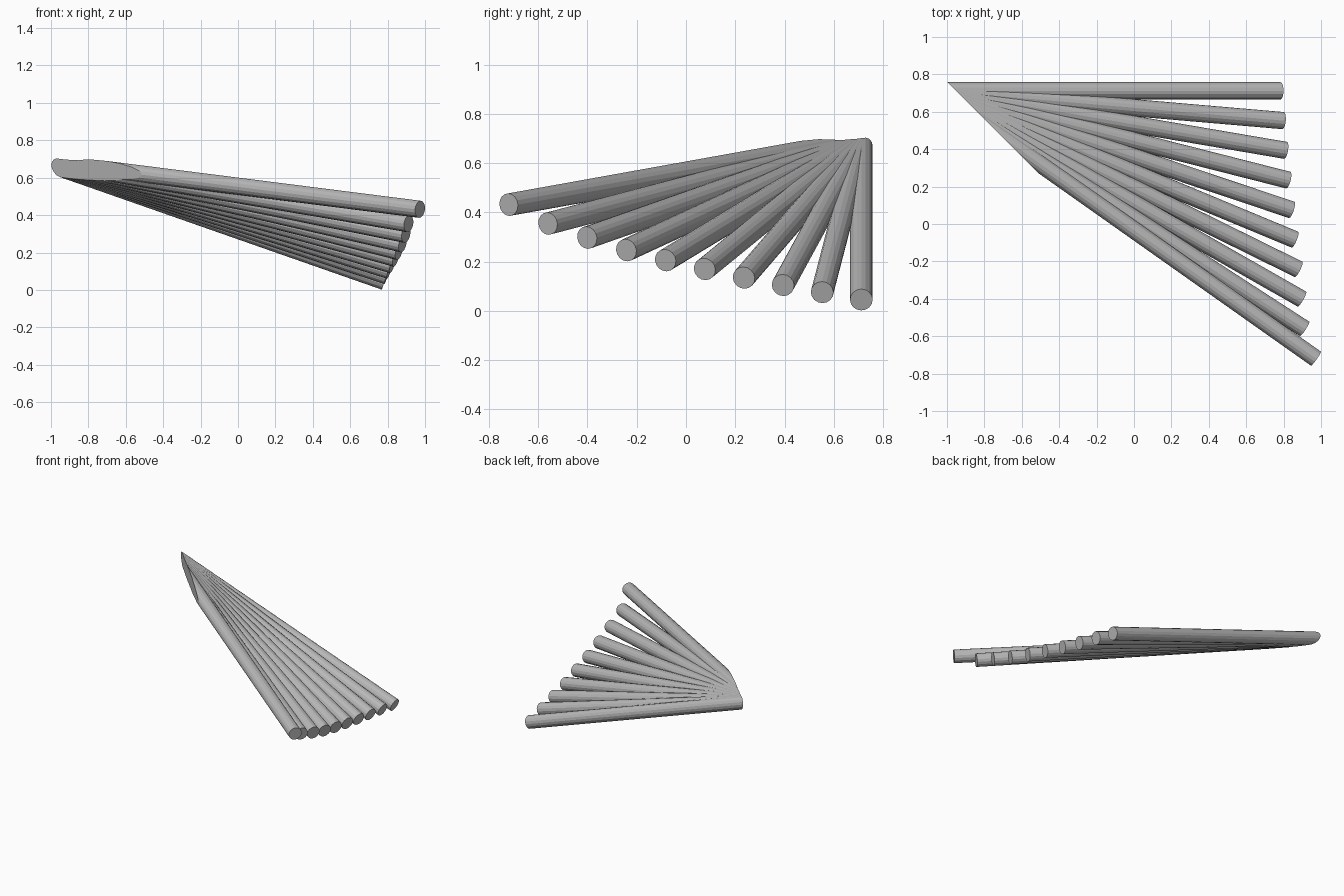
import bpy
import bmesh
from mathutils import Vector, Matrix

cube = bpy.data.objects.get("Cube")
if cube:
    bpy.data.objects.remove(cube, do_unlink=True)

# Single grey material
grey = bpy.data.materials.new("plain_grey")
grey.use_nodes = True
colour = (0.48, 0.48, 0.48, 1)
grey.diffuse_color = colour
grey.node_tree.nodes["Principled BSDF"].inputs["Base Color"].default_value = colour

RADIUS = 0.046
SIDES = 16
APEX = Vector((-1.055, 0.712, 0.688))        # where all rod axes meet
CUT_POINT = Vector((-0.99, 0.75, 0))         # upright diagonal mitre plane
CUT_NORMAL = Vector((1, 1, 0)).normalized()
FIRST_Y, LAST_Y = 0.712, -0.72               # free ends are evenly spaced in y

# Free end of each rod, back to front: x and height
ENDS = [(0.784, 0.045), (0.797, 0.075), (0.81, 0.104), (0.825, 0.134),
        (0.843, 0.169), (0.86, 0.205), (0.88, 0.246), (0.898, 0.297),
        (0.912, 0.354), (0.973, 0.431)]


def make_rod(name, end):
    """Round rod from beyond the apex to its free end, mitred by the cut plane."""
    axis = (end - APEX).normalized()
    start = APEX - axis * 0.3
    turn = axis.to_track_quat('Z', 'Y').to_matrix().to_4x4()
    bm = bmesh.new()
    bmesh.ops.create_cone(bm, cap_ends=True, segments=SIDES, radius1=RADIUS,
                          radius2=RADIUS, depth=(end - start).length,
                          matrix=Matrix.Translation((start + end) / 2) @ turn)
    cut = bmesh.ops.bisect_plane(bm, geom=bm.verts[:] + bm.edges[:] + bm.faces[:],
                                 plane_co=CUT_POINT, plane_no=CUT_NORMAL,
                                 clear_inner=True)
    rim = [e for e in cut["geom_cut"] if isinstance(e, bmesh.types.BMEdge)]
    bmesh.ops.edgeloop_fill(bm, edges=rim)
    bmesh.ops.recalc_face_normals(bm, faces=bm.faces[:])
    mesh = bpy.data.meshes.new(name)
    bm.to_mesh(mesh)
    bm.free()
    mesh.materials.append(grey)
    bpy.context.collection.objects.link(bpy.data.objects.new(name, mesh))


# Fan of rods
for i, (x, z) in enumerate(ENDS):
    y = FIRST_Y + (LAST_Y - FIRST_Y) * i / (len(ENDS) - 1)
    make_rod(f"fan_rod_{i + 1}", Vector((x, y, z)))
